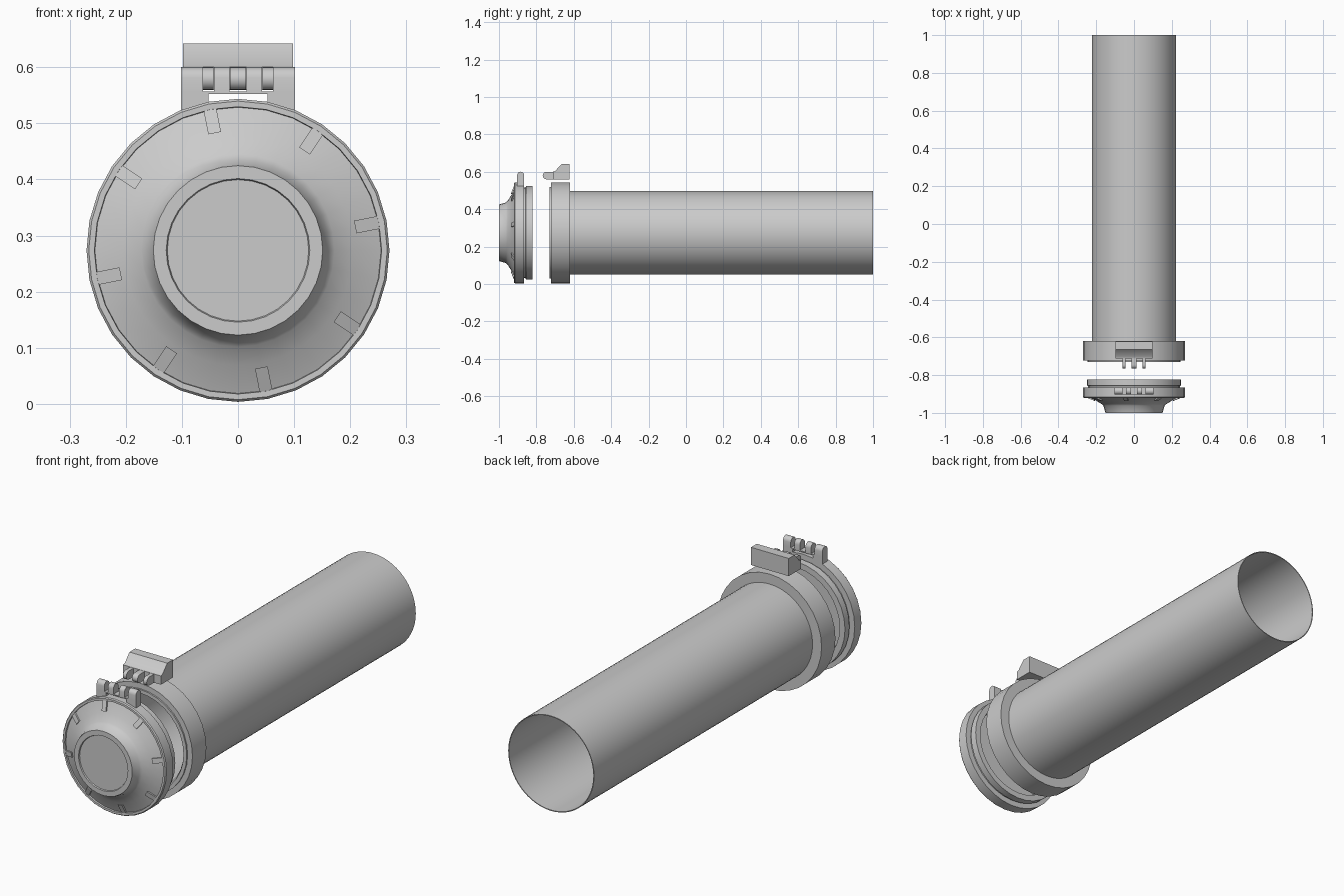
import bpy, bmesh, math
from mathutils import Vector, Matrix

if "Cube" in bpy.data.objects:
    bpy.data.objects.remove(bpy.data.objects["Cube"])

CZ = 0.2735   # height of the tube axis
SIDES = 32


def finish(name, bm, angle=35):
    bmesh.ops.remove_doubles(bm, verts=bm.verts, dist=1e-5)
    me = bpy.data.meshes.new(name)
    bm.to_mesh(me)
    bm.free()
    ob = bpy.data.objects.new(name, me)
    bpy.context.collection.objects.link(ob)
    bpy.ops.object.select_all(action='DESELECT')
    ob.select_set(True)
    bpy.context.view_layer.objects.active = ob
    bpy.ops.object.shade_smooth_by_angle(angle=math.radians(angle))
    return ob


def lathe(name, profile, closed=False, sides=SIDES, recalc=True):
    """Revolve (radius, y) points around the tube axis."""
    bm = bmesh.new()
    rings = []
    for r, y in profile:
        if r == 0:
            rings.append([bm.verts.new((0, y, CZ))] * sides)
        else:
            rings.append([bm.verts.new((r * math.sin(2 * math.pi * i / sides), y,
                                        CZ + r * math.cos(2 * math.pi * i / sides)))
                          for i in range(sides)])
    pairs = list(zip(rings, rings[1:]))
    if closed:
        pairs.append((rings[-1], rings[0]))
    for a, b in pairs:
        for i in range(sides):
            j = (i + 1) % sides
            quad = list(dict.fromkeys((a[i], a[j], b[j], b[i])))
            bm.faces.new(quad)
    if recalc:
        bmesh.ops.recalc_face_normals(bm, faces=bm.faces)
    return finish(name, bm)


def extrude_x(bm, outline, x0, x1):
    """Prism from a (y, z) outline between two x positions."""
    a = [bm.verts.new((x0, y, z)) for y, z in outline]
    b = [bm.verts.new((x1, y, z)) for y, z in outline]
    faces = [bm.faces.new(a), bm.faces.new(b)]
    n = len(outline)
    for i in range(n):
        j = (i + 1) % n
        faces.append(bm.faces.new((a[i], a[j], b[j], b[i])))
    bmesh.ops.recalc_face_normals(bm, faces=faces)


def arc(cy, cz, r, start, end, n=8):
    pts = []
    for i in range(n + 1):
        t = math.radians(start + (end - start) * i / n)
        pts.append((cy + r * math.cos(t), cz + r * math.sin(t)))
    return pts


# Long open tube, a thin shell
lathe("tube", [(0.223, 1.0), (0.223, -0.62), (0.219, -0.62), (0.219, 1.0)],
      closed=True, sides=64)

# Collar with a stepped front lip
lathe("collar", [(0.219, -0.62), (0.27, -0.62), (0.27, -0.723), (0.245, -0.723),
                 (0.245, -0.73), (0.228, -0.73), (0.219, -0.715)], closed=True)

# Hatch: recessed hub disc, flared cone, rim flange and grooved plug at the back
lathe("hatch", [(0, -0.994), (0.126, -0.994), (0.128, -1.0), (0.151, -1.0),
                (0.162, -0.962), (0.172, -0.953), (0.205, -0.932), (0.255, -0.912),
                (0.256, -0.92), (0.266, -0.92), (0.27, -0.915), (0.27, -0.866),
                (0.243, -0.866), (0.243, -0.858), (0.25, -0.855), (0.25, -0.822),
                (0.222, -0.822), (0.215, -0.84), (0, -0.84)])

# Eight grip ribs around the cone
bm = bmesh.new()
for k in range(8):
    rib = [(-0.936, 0.213), (-0.918, 0.257), (-0.905, 0.257), (-0.905, 0.213)]
    before = set(bm.verts)
    extrude_x(bm, rib, -0.0115, 0.0115)
    new = [v for v in bm.verts if v not in before]
    turn = Matrix.Rotation(math.radians(-11.25 + 45 * k), 4, 'Y')
    bmesh.ops.transform(bm, verts=new, matrix=Matrix.Translation((0, 0, CZ)) @ turn)
finish("hatch_ribs", bm)

# Hatch hinge: two legs, a cross bar and four rounded knuckles
bm = bmesh.new()
y0, y1, mid = -0.903, -0.865, -0.884
leg = [(y0, 0.505), (y1, 0.505), (y1, 0.553), (y0, 0.553)]
bar = [(y0, 0.552), (y1, 0.552), (y1, 0.557), (y0, 0.557)]
knuckle = [(y0, 0.557), (y1, 0.557)] + arc(mid, 0.581, 0.019, 0, 180)
for s in (-1, 1):
    extrude_x(bm, leg, s * 0.053, s * 0.102)
    extrude_x(bm, knuckle, s * 0.062, s * 0.102)
    extrude_x(bm, knuckle, s * 0.015, s * 0.043)
extrude_x(bm, bar, -0.102, 0.102)
finish("hatch_hinge", bm)

# Tube-side hinge block with a sloped front and three rounded knuckles
bm = bmesh.new()
block = [(-0.712, 0.559), (-0.622, 0.559), (-0.622, 0.642), (-0.665, 0.642),
         (-0.7, 0.603), (-0.712, 0.6)]
extrude_x(bm, block, -0.098, 0.098)
finger = [(-0.71, 0.559), (-0.71, 0.599)] + arc(-0.746, 0.579, 0.02, 90, 270)
for x, w in ((-0.053, 0.009), (0, 0.014), (0.053, 0.009)):
    extrude_x(bm, finger, x - w, x + w)
finish("tube_hinge", bm)
